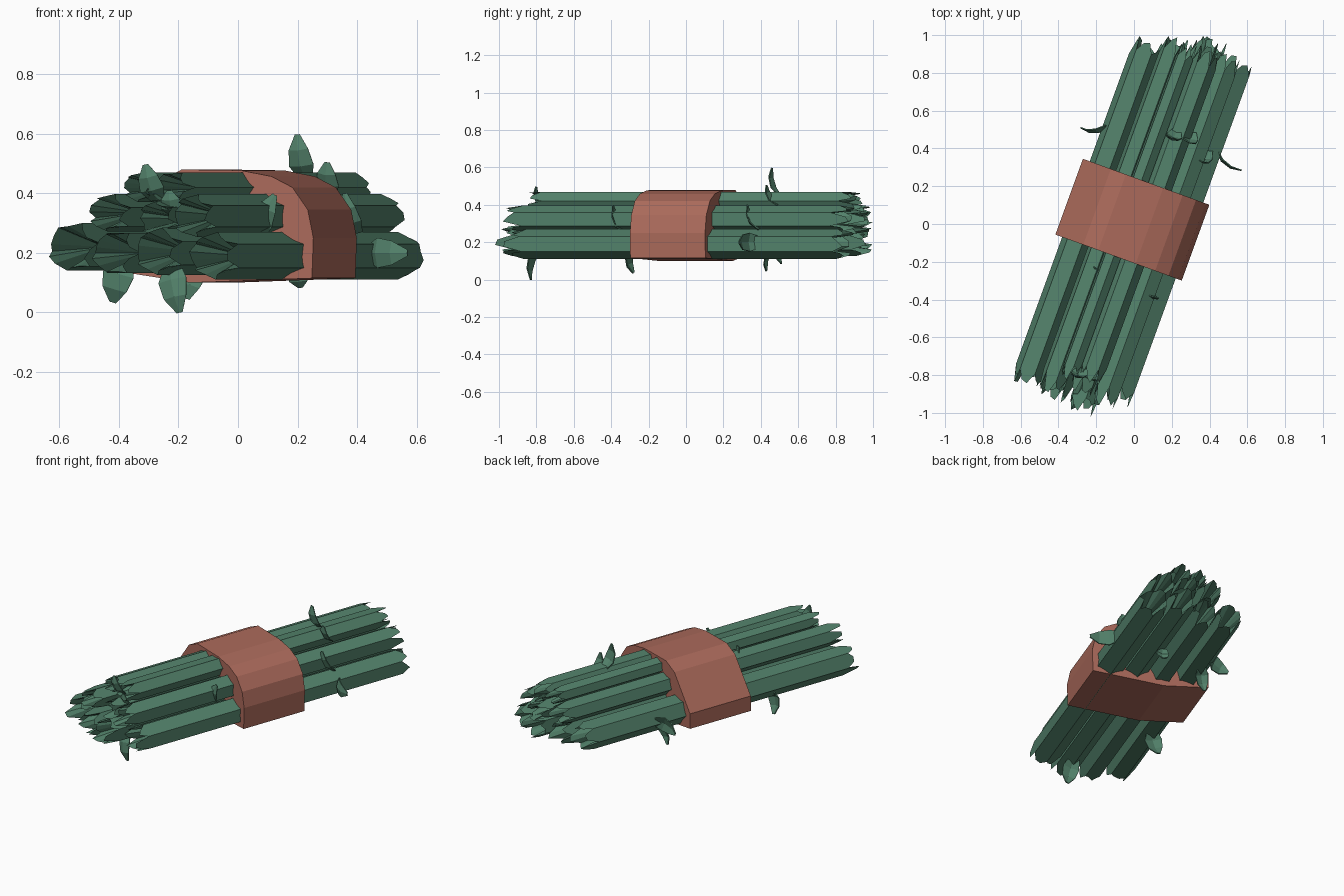
import bpy, bmesh, math, random
from mathutils import Vector

if "Cube" in bpy.data.objects:
    bpy.data.objects.remove(bpy.data.objects["Cube"])

random.seed(7)
T = math.radians(20)
AXIS = Vector((math.sin(T), math.cos(T), 0))      # along the bundle
SIDE = Vector((math.cos(T), -math.sin(T), 0))     # across the bundle


def place(u, v, z):
    return SIDE * u + AXIS * v + Vector((0, 0, z))


def material(name, rgb):
    m = bpy.data.materials.new(name)
    m.diffuse_color = (*rgb, 1)
    m.use_nodes = True
    m.node_tree.nodes["Principled BSDF"].inputs["Base Color"].default_value = m.diffuse_color
    return m


GREEN = material("stalk_green", (0.085, 0.22, 0.145))
BROWN = material("band_clay", (0.41, 0.145, 0.105))


def finish(bm, name, mat):
    bmesh.ops.recalc_face_normals(bm, faces=bm.faces)
    me = bpy.data.meshes.new(name)
    bm.to_mesh(me)
    bm.free()
    me.materials.append(mat)
    ob = bpy.data.objects.new(name, me)
    bpy.context.collection.objects.link(ob)
    return ob


# Band: irregular rounded outline extruded along the axis
outline = [(-.372, .14), (-.1, .10), (.335, .115), (.34, .25), (.32, .345), (.265, .42),
           (.19, .457), (.08, .477), (-.13, .48), (-.215, .44), (-.372, .235)]
bm = bmesh.new()
ends = [[bm.verts.new(place(u, v, z)) for u, z in outline] for v in (-.195, .232)]
n = len(outline)
for i in range(n):
    j = (i + 1) % n
    bm.faces.new((ends[0][i], ends[0][j], ends[1][j], ends[1][i]))
for ring in ends:
    bm.faces.new(ring)
finish(bm, "band", BROWN)


# Stalk: six-sided hollow-ended rod, every face ends in a slanted torn tip
def stalk(name, u, z, r, rz, v0, v1, turn):
    bm = bmesh.new()
    ang = [math.radians(turn + 60 * i) for i in range(6)]

    def pt(a, rad, v):
        return bm.verts.new(place(u + r * rad * math.cos(a), v, z + rz * rad * math.sin(a)))

    rims = []
    for end, s in ((v0, -1), (v1, 1)):
        rim = []
        for i, a in enumerate(ang):
            rim.append(pt(a, 1, end - s * random.uniform(.07, .12)))
            tip = end - s * (random.uniform(0, .025) if i % 2 else random.uniform(.02, .06))
            m = a + math.radians(30)
            slant = random.uniform(0, .03)
            rim.append(pt(m - .22, .82, tip))
            rim.append(pt(m + .22, .82, tip - s * slant))
        hollow = pt(0, 0, end - s * .38)
        for i in range(18):
            bm.faces.new((rim[i], rim[(i + 1) % 18], hollow))
        rims.append(rim)
    for k in range(6):
        side = [[rim[(3 * k + d) % 18] for d in range(4)] for rim in rims]
        bm.faces.new(side[0] + side[1][::-1])
    finish(bm, name, GREEN)


stalks = [
    # u, z, r, rz, v0, v1, turn
    (-.25, .22, .085, .085, -1.0, .95, 10),
    (-.09, .20, .080, .078, -1.03, 1.0, 0),
    (.07, .205, .080, .080, -1.04, 1.07, 25),
    (.228, .19, .090, .080, -.93, 1.02, 30),
    (-.12, .335, .070, .065, -1.0, 1.02, 15),
    (.035, .315, .070, .060, -.96, 1.07, 40),
    (.17, .325, .074, .072, -.97, 1.02, 28),
    (.06, .415, .068, .060, -.87, 1.02, 5),
    (-.05, .42, .050, .050, -.90, 1.0, 20),
]
for i, s in enumerate(stalks):
    stalk(f"stalk_{i + 1}", *s)


# Leaf: tapered blade leaving the stalk and curling out to its tip
def leaf(name, base, tip, width):
    b, t = Vector(base), Vector(tip)
    across = (t - b).cross(AXIS).normalized()
    ctrl = (b + t) / 2 + (t - b).cross(across) * .3
    fold = (t - b).cross(across).normalized() * .012
    bm = bmesh.new()
    rows = []
    for f, w in ((0, .55), (.35, 1), (.7, .8), (1, .2)):
        p = b * (1 - f) ** 2 + ctrl * 2 * f * (1 - f) + t * f * f
        rows.append([bm.verts.new(p + across * width * .5 * w * k + fold * w * (1 - abs(k)))
                     for k in (-1, 0, 1)])
    for a, c in zip(rows, rows[1:]):
        for k in range(2):
            bm.faces.new((a[k], a[k + 1], c[k + 1], c[k]))
    ob = finish(bm, name, GREEN)
    mod = ob.modifiers.new("thickness", "SOLIDIFY")
    mod.thickness = .006
    mod.offset = 0


leaves = [
    ((.23, .50, .45), (.20, .46, .597), .085),
    ((.31, .49, .40), (.30, .43, .505), .08),
    ((.40, .39, .27), (.36, .33, .40), .07),
    ((.44, .40, .20), (.57, .285, .20), .10),
    ((-.14, .52, .22), (-.28, .51, .17), .10),
    ((-.12, .47, .17), (-.17, .43, .045), .08),
    ((.20, .50, .16), (.21, .51, .085), .08),
    ((.07, -.32, .26), (.125, -.39, .395), .08),
    ((-.38, -.29, .18), (-.42, -.28, .035), .11),
    ((-.22, -.79, .16), (-.195, -.83, 0), .10),
    ((-.27, -.76, .38), (-.31, -.80, .497), .085),
    ((-.21, -.78, .33), (-.23, -.82, .41), .08),
    ((-.16, -.20, .37), (-.20, -.24, .42), .08),
]
for i, l in enumerate(leaves):
    leaf(f"leaf_{i + 1}", *l)
